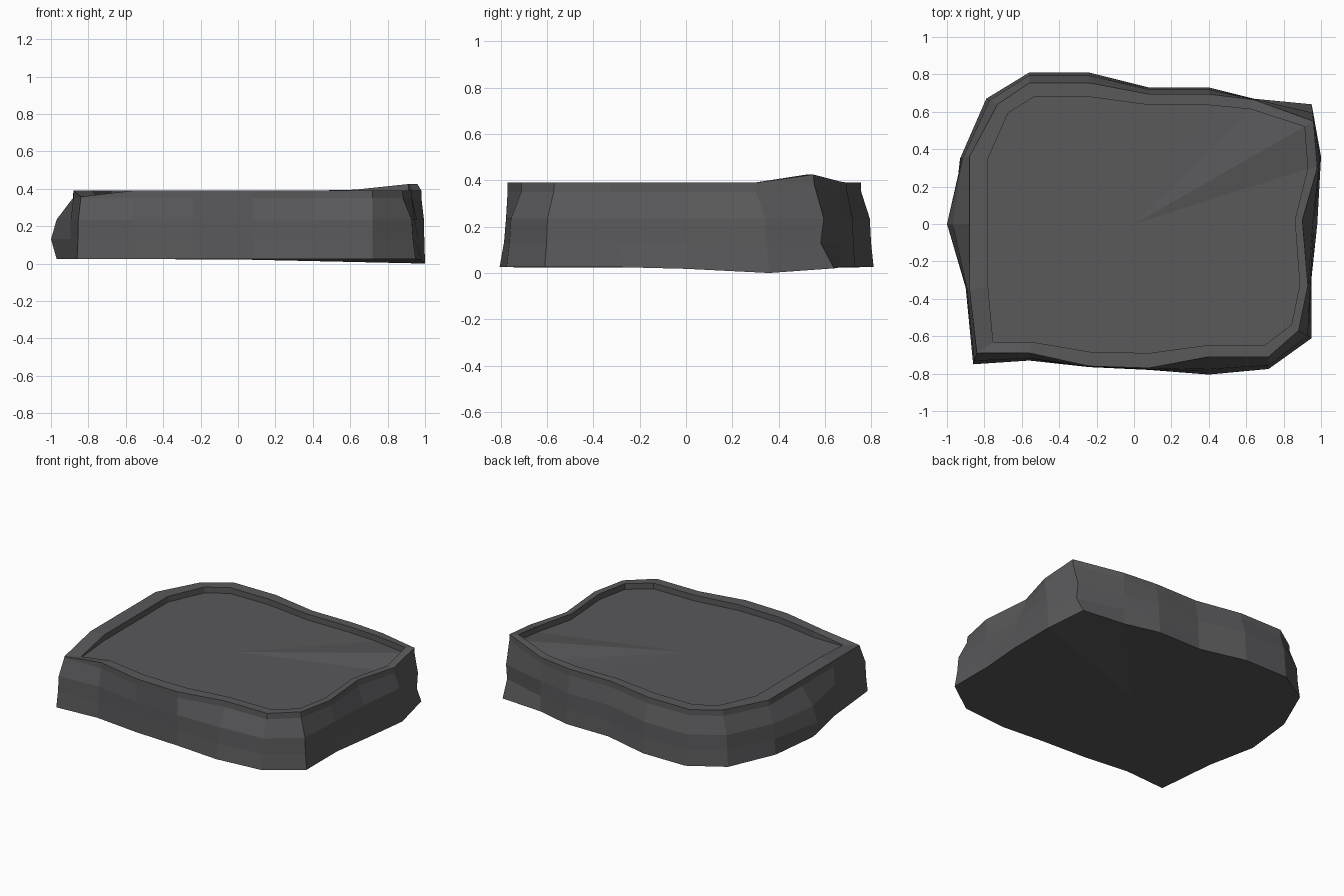
import bpy, bmesh
from mathutils import Vector

default = bpy.data.objects.get("Cube")
if default:
    bpy.data.objects.remove(default, do_unlink=True)

# Single dark stone colour
stone = bpy.data.materials.new("dark_grey_stone")
stone.use_nodes = True
colour = (0.1, 0.1, 0.105, 1)
stone.diffuse_color = colour
stone.node_tree.nodes["Principled BSDF"].inputs["Base Color"].default_value = colour

# Foot outline and rim outline, paired point by point, clockwise from the left side
LEFT, BACK, CORNER, SIDE, FRONT_CORNER = 0, 6, 8, 9, 18
outline = [
    ((-.97, 0), (-.88, 0)), ((-.93, .35), (-.88, .36)),
    ((-.79, .67), (-.73, .64)), ((-.56, .81), (-.56, .755)),
    ((-.24, .81), (-.24, .755)), ((.08, .73), (.08, .695)),
    ((.4, .73), (.4, .695)), ((.64, .67), (.64, .665)),
    ((.95, .64), (.96, .55)), ((1, .36), (.98, .3)),
    ((.98, 0), (.9, .02)), ((.95, -.28), (.93, -.33)),
    ((.95, -.61), (.88, -.57)), ((.72, -.775), (.72, -.71)),
    ((.4, -.805), (.4, -.71)), ((.08, -.78), (.08, -.77)),
    ((-.24, -.765), (-.24, -.76)), ((-.56, -.73), (-.56, -.69)),
    ((-.86, -.75), (-.84, -.69)), ((-.9, -.34), (-.88, -.35)),
]
count = len(outline)

# Small irregularities of the rim and foot heights
rim_height = {CORNER: .425, BACK + 1: .395, FRONT_CORNER: .358}
foot_height = {CORNER: .02, SIDE: 0, SIDE + 1: .018}


def rim_z(i):
    return rim_height.get(i, .39)


def side_ring(blend, height):
    """Ring of points between the foot and rim outlines."""
    ring = []
    for i, (foot, rim) in enumerate(outline):
        p = Vector(foot).lerp(Vector(rim), blend(i))
        ring.append((p.x, p.y, height(i)))
    return ring


def inset(points, height):
    """Pull a rim ring inward, most strongly at its outer sides."""
    return [(x - (.147 if x < 0 else .055) * x ** 3, y - .175 * y ** 3, height(i))
            for i, (x, y, z) in enumerate(points)]


# Rings up the side, over the rim and down into the shallow recess
rim = side_ring(lambda i: 1, rim_z)
rings = [
    side_ring(lambda i: 0, lambda i: foot_height.get(i, .025)),
    side_ring(lambda i: {LEFT: -.33, CORNER: .65}.get(i, .2), lambda i: .13),
    side_ring(lambda i: {LEFT: 0, CORNER: .5}.get(i, .3), lambda i: .235),
    side_ring(lambda i: .97, lambda i: rim_z(i) - (.01 if i == FRONT_CORNER else .04)),
    rim,
    inset(rim, rim_z),
    inset(rim, lambda i: .35 + max(0, rim_z(i) - .39)),
]

bm = bmesh.new()
loops = [[bm.verts.new(p) for p in ring] for ring in rings]
for low, high in zip(loops, loops[1:]):
    for i in range(count):
        j = (i + 1) % count
        bm.faces.new((low[i], low[j], high[j], high[i]))

# Underside and recessed top, each fanned from a centre point
for loop, z in ((loops[0], .022), (loops[-1], .35)):
    centre = bm.verts.new((0, 0, z))
    for i in range(count):
        bm.faces.new((loop[i], loop[(i + 1) % count], centre))
bmesh.ops.recalc_face_normals(bm, faces=bm.faces)

mesh = bpy.data.meshes.new("stone_slab")
bm.to_mesh(mesh)
bm.free()
mesh.materials.append(stone)
slab = bpy.data.objects.new("stone_slab", mesh)
bpy.context.collection.objects.link(slab)
